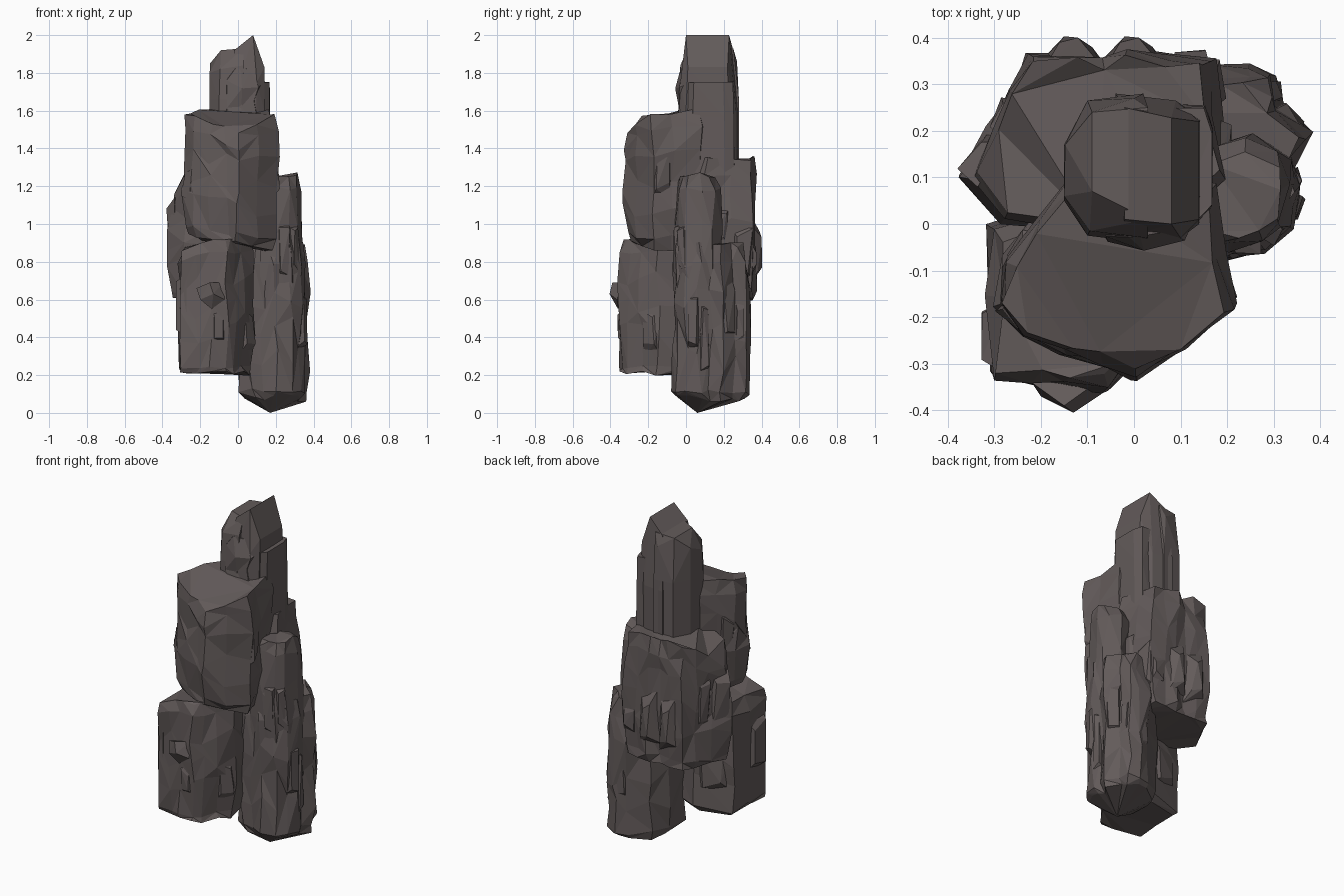
import bpy
import bmesh
import random
from mathutils import Vector

cube = bpy.data.objects.get("Cube")
if cube:
    bpy.data.objects.remove(cube, do_unlink=True)

COLOUR = (0.125, 0.105, 0.103, 1)
stone = bpy.data.materials.new("dark stone")
stone.use_nodes = True
stone.diffuse_color = COLOUR
bsdf = next(n for n in stone.node_tree.nodes if n.type == 'BSDF_PRINCIPLED')
bsdf.inputs["Base Color"].default_value = COLOUR
bsdf.inputs["Roughness"].default_value = 0.9


def finish(name, bm):
    """Triangulate into flat facets and make the object."""
    bmesh.ops.triangulate(bm, faces=bm.faces[:])
    bmesh.ops.recalc_face_normals(bm, faces=bm.faces[:])
    mesh = bpy.data.meshes.new(name)
    bm.to_mesh(mesh)
    bm.free()
    mesh.materials.append(stone)
    obj = bpy.data.objects.new(name, mesh)
    bpy.context.collection.objects.link(obj)
    return obj


def add_hull(bm, points):
    """Add a convex chunk around the points."""
    verts = [bm.verts.new(p) for p in points]
    bmesh.ops.convex_hull(bm, input=verts)
    loose = [v for v in verts if v.is_valid and not v.link_faces]
    bmesh.ops.delete(bm, geom=loose, context='VERTS')


def hull(name, points):
    bm = bmesh.new()
    add_hull(bm, points)
    return finish(name, bm)


def splinter(bm, rng, start, end, centre, low, high):
    """A thin upright splinter with slanted ends on one side of a column."""
    along = end - start
    half = along.length * 0.5
    along.normalize()
    out = Vector((along.y, -along.x))
    mid = start.lerp(end, 0.5)
    if out.dot(mid - centre) < 0:
        out = -out
    points = []
    for side in (-1, 1):
        for z, inward in ((low, 1), (high, -1)):
            back = mid + along * side * half - out * 0.04
            front = mid + along * side * half * rng.uniform(0.4, 0.85) + out * rng.uniform(0, 0.018)
            points.append((back.x, back.y, z))
            points.append((front.x, front.y, z + inward * rng.uniform(0.01, 0.1)))
    add_hull(bm, points)


def column(name, outline, rings, top, bottom, seed, chips=0, tip=None, rough=0.014):
    """Loft a chiselled stone column from an outline; rings are (height share, scale)."""
    rng = random.Random(seed)
    bm = bmesh.new()
    outline = [Vector(p) for p in outline]
    centre = sum(outline, Vector((0, 0))) / len(outline)
    loops = []
    for share, scale in rings:
        loop = []
        for p in outline:
            q = centre + (p - centre) * scale
            q += Vector((rng.uniform(-rough, rough), rng.uniform(-rough, rough)))
            inner = 0.1 < share < 0.85
            s = share + (rng.uniform(-0.08, 0.08) if inner else 0)
            low, high = bottom(q.x, q.y), top(q.x, q.y)
            z = low + (high - low) * s
            if not inner:
                z += rng.uniform(-rough, rough)
            loop.append(bm.verts.new((q.x, q.y, z)))
        loops.append(loop)
    n = len(outline)
    for lower, upper in zip(loops, loops[1:]):
        for i in range(n):
            j = (i + 1) % n
            a, b, c, d = lower[i], lower[j], upper[j], upper[i]
            # Random diagonals give the broken facets
            if rng.random() < 0.5:
                bm.faces.new((a, b, c))
                bm.faces.new((a, c, d))
            else:
                bm.faces.new((a, b, d))
                bm.faces.new((b, c, d))
    bm.faces.new(loops[-1])
    if tip:
        point = bm.verts.new(tip)
        for i in range(n):
            bm.faces.new((loops[0][(i + 1) % n], loops[0][i], point))
    else:
        bm.faces.new(loops[0][::-1])
    # Splinters scattered over the sides
    for i in rng.sample(range(n), chips):
        low, high = bottom(*centre), top(*centre)
        a = low + (high - low) * rng.uniform(0.1, 0.4)
        b = a + (high - low) * rng.uniform(0.3, 0.48)
        splinter(bm, rng, outline[i], outline[(i + 1) % n], centre, a, b)
    return finish(name, bm)


# Tall spire at the top: blunt left half and sharp right wedge
base = 1.2
hull("spire_left_half",
     [(x, y, z) for x, y in ((-.15, .05), (-.15, .17), (-.1, .265), (-.1, -.025),
                             (.02, -.04), (.02, .28)) for z in (base, 1.66)]
     + [(-.15, .06, 1.8), (-.148, .17, 1.85), (-.095, -.015, 1.82), (-.09, .07, 1.92),
        (-.09, .24, 1.92), (.03, -.03, 1.84), (.03, .01, 1.93), (.03, .25, 1.93),
        (.0, .27, 1.86)])
hull("spire_right_wedge",
     [(x, y, z) for x, y in ((-.04, -.035), (-.04, .28), (.09, -.035), (.09, .265),
                             (.14, 0), (.145, .225)) for z in (base, 1.6)]
     + [(-.02, .01, 1.92), (-.02, .25, 1.92), (.08, 0, 2), (.08, .228, 2),
        (.14, .01, 1.83), (.14, .22, 1.83), (.1, -.03, 1.75)])
column("spire_side_slab",
       [(.08, .0), (.14, .0), (.168, .04), (.17, .2), (.15, .25), (.08, .25)],
       [(0, 1.05), (.6, 1), (1, .96)],
       lambda x, y: 1.75, lambda x, y: base, seed=3, rough=.005)
column("spire_front_knob",
       [(-.06, -.03), (.02, -.05), (.1, -.035), (.13, .03), (-.08, .03)],
       [(0, 1), (.4, .9), (.75, 1), (1, .5)],
       lambda x, y: 1.82, lambda x, y: 1.5, seed=8, rough=.01)

# Upper front block with a sloping top and a sharp left corner
column("upper_front_block",
       [(-.29, -.17), (-.24, -.235), (-.15, -.275), (-.06, -.295), (.0, -.325), (.1, -.265),
        (.21, -.18), (.19, -.07), (.17, .08), (0, .14), (-.12, .12), (-.21, 0), (-.27, -.08)],
       [(0, .88), (.08, .96), (.3, 1.02), (.5, 1), (.7, 1), (.88, .98), (1, .94)],
       lambda x, y: 1.61 + .2 * min(y, 0) + min(y + .25, 0),
       lambda x, y: .87 - .25 * min(x, 0) - .6 * min(y + .24, 0),
       seed=11, chips=5)

# Lower front block with its knob
column("lower_front_block",
       [(-.312, -.325), (-.312, -.16), (-.31, 0), (-.1, .06), (.06, 0), (.085, -.15), (.03, -.24),
        (-.02, -.31), (-.06, -.355), (-.14, -.35), (-.22, -.34)],
       [(0, .93), (.04, .96), (.3, .99), (.5, 1.01), (.7, 1), (.9, .98), (1, .87)],
       lambda x, y: .92 + .25 * min(x + .1, 0), lambda x, y: .21,
       seed=21, chips=4)
hull("lower_front_knob",
     [(-.22, -.34, .66), (-.2, -.37, .6), (-.13, -.405, .63), (-.15, -.39, .69),
      (-.07, -.365, .6), (-.08, -.34, .69), (-.14, -.36, .55), (-.14, -.3, .62)])

# Back block, hanging above the ground, with two bulges low on its back
column("back_block",
       [(-.37, .1), (-.29, .01), (-.1, -.02), (.1, 0), (.2, .1), (.19, .24), (.165, .36),
        (.08, .355), (0, .37), (-.07, .355), (-.14, .37), (-.23, .355), (-.27, .28), (-.31, .2)],
       [(0, .92), (.06, .96), (.3, 1), (.5, 1), (.7, .98), (.88, .95), (1, .9)],
       lambda x, y: 1.35 + 2 * min(x + .24, 0), lambda x, y: .6,
       seed=34, chips=5)
for name, x in (("back_bulge_right", -.13), ("back_bulge_left", .0)):
    hull(name, [(x + dx, y, .87 + dz) for dx, y, dz in (
        (-.08, .34, -.15), (.07, .34, -.19), (-.06, .34, .18), (.06, .34, .13),
        (-.02, .403, -.1), (.01, .4, .06), (-.03, .39, .09), (.04, .38, -.12))])

# Right column standing on the ground, with a pointed foot
column("right_column",
       [(.01, 0), (.07, -.055), (.13, -.05), (.2, -.07), (.28, -.05), (.33, 0), (.355, .07),
        (.335, .13), (.37, .19), (.31, .26), (.3, .31), (.24, .335), (.17, .33), (.06, .26),
        (.01, .15)],
       [(0, .9), (.05, .98), (.25, 1), (.45, 1), (.65, 1.01), (.88, .97), (1, .84)],
       lambda x, y: .89, lambda x, y: .08 - .05 * y,
       seed=46, chips=5, tip=(.17, .06, 0))
column("upper_right_column",
       [(.13, -.05), (.21, -.06), (.28, -.045), (.325, 0), (.345, .08), (.325, .15),
        (.25, .185), (.14, .16)],
       [(0, 1), (.4, 1.03), (.65, 1), (.9, .92), (1, .7)],
       lambda x, y: 1.26, lambda x, y: .5, seed=57, chips=3)
